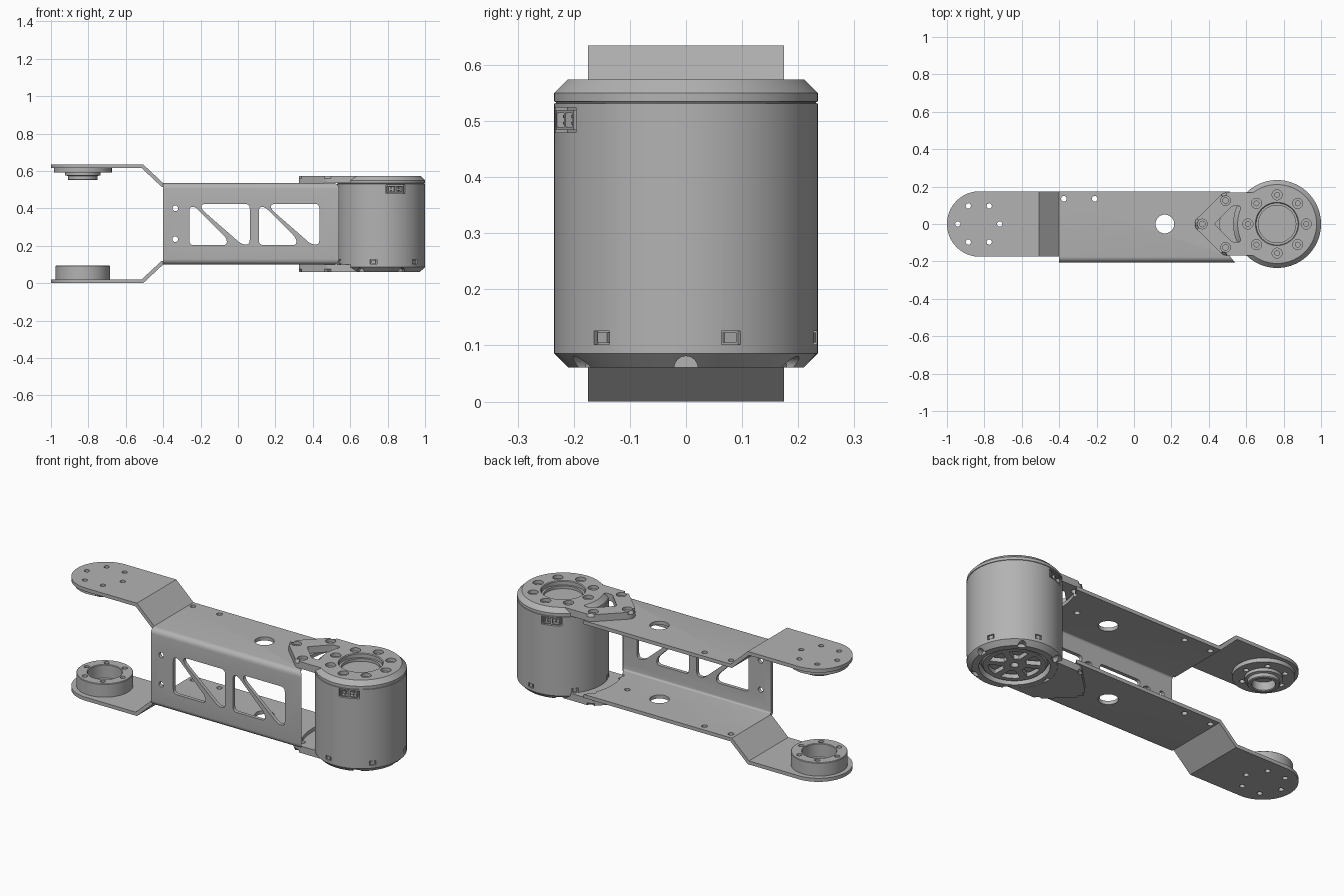
import bpy, bmesh
from math import sin, cos, pi, radians
from mathutils import Vector, Matrix

old = bpy.data.objects.get("Cube")
if old:
    bpy.data.objects.remove(old, do_unlink=True)

metal = bpy.data.materials.new("grey_metal")
metal.use_nodes = True
GREY = (0.45, 0.45, 0.45, 1)
metal.diffuse_color = GREY
metal.node_tree.nodes["Principled BSDF"].inputs["Base Color"].default_value = GREY

HEIGHT = 0.635            # overall height, the bracket mirrors about its middle
MOTOR_X, PIVOT_X = 0.765, -0.83
XY, XZ, YZ = "xy", "xz", "yz"


# ---------- helpers ----------
def arc(cx, cy, r, a0, a1, n=24):
    return [(cx + r * cos(radians(a0 + (a1 - a0) * i / n)),
             cy + r * sin(radians(a0 + (a1 - a0) * i / n))) for i in range(n + 1)]


def rounded(points, r, n=5):
    """Round every corner of a 2D polygon."""
    out = []
    for i, p in enumerate(points):
        p, a, b = Vector(p), Vector(points[i - 1]), Vector(points[(i + 1) % len(points)])
        s = p + (a - p).normalized() * min(r, (a - p).length * 0.45)
        e = p + (b - p).normalized() * min(r, (b - p).length * 0.45)
        for k in range(n + 1):
            t = k / n
            out.append(tuple(s * (1 - t) ** 2 + p * 2 * t * (1 - t) + e * t * t))
    return out


def prism(bm, points, lo, hi, plane=XY):
    place = {XY: lambda u, v, w: (u, v, w), XZ: lambda u, v, w: (u, w, v),
             YZ: lambda u, v, w: (w, u, v)}[plane]
    rings = [[bm.verts.new(place(u, v, w)) for u, v in points] for w in (lo, hi)]
    n = len(points)
    bm.faces.new(rings[0])
    cap = bm.faces.new(rings[1])
    for i in range(n):
        j = (i + 1) % n
        bm.faces.new((rings[0][i], rings[0][j], rings[1][j], rings[1][i]))
    return cap


def cyl(bm, r, start, end, n=24):
    a, b = Vector(start), Vector(end)
    m = Matrix.Translation((a + b) / 2) @ (b - a).to_track_quat("Z", "Y").to_matrix().to_4x4()
    bmesh.ops.create_cone(bm, cap_ends=True, segments=n, radius1=r, radius2=r,
                          depth=(b - a).length, matrix=m)


def drill(bm, r, x, y, lo=-1, hi=1, n=24):
    cyl(bm, r, (x, y, lo), (x, y, hi), n)


def radial_box(bm, angle, radius, z, size):
    """Box on the motor wall: size is depth, width, height."""
    m = (Matrix.Translation((MOTOR_X, 0, 0)) @ Matrix.Rotation(radians(angle), 4, "Z")
         @ Matrix.Translation((radius, 0, z)) @ Matrix.Diagonal((*size, 1)))
    bmesh.ops.create_cube(bm, size=1, matrix=m)


def lathe(bm, profile, x, n=96):
    """Revolve a closed (radius, z) outline about a vertical axis."""
    loop = [bm.verts.new((x + r, 0, z)) for r, z in profile]
    edges = [bm.edges.new((loop[i], loop[(i + 1) % len(loop)])) for i in range(len(loop))]
    bmesh.ops.spin(bm, geom=loop + edges, cent=(x, 0, 0), axis=(0, 0, 1),
                   angle=2 * pi, steps=n, use_merge=True)
    bmesh.ops.remove_doubles(bm, verts=bm.verts, dist=1e-5)
    slivers = [e for e in bm.edges if not e.link_faces or
               all(abs(v.co.x - x) + abs(v.co.y) < 1e-4 for v in e.verts)]
    bmesh.ops.delete(bm, geom=slivers, context="EDGES")


def flip(bm):
    for v in bm.verts:
        v.co.z = HEIGHT - v.co.z


def to_object(bm, name):
    bmesh.ops.recalc_face_normals(bm, faces=bm.faces)
    mesh = bpy.data.meshes.new(name)
    bm.to_mesh(mesh)
    bm.free()
    ob = bpy.data.objects.new(name, mesh)
    bpy.context.scene.collection.objects.link(ob)
    return ob


def finish(bm, name, cuts=None):
    ob = to_object(bm, name)
    bpy.ops.object.select_all(action="DESELECT")
    ob.select_set(True)
    bpy.context.view_layer.objects.active = ob
    if cuts:
        cutter = to_object(cuts, name + "_cutter")
        mod = ob.modifiers.new("cut", "BOOLEAN")
        mod.operation, mod.solver, mod.object = "DIFFERENCE", "EXACT", cutter
        mod.use_self = True
        bpy.ops.object.modifier_apply(modifier=mod.name)
        bpy.data.objects.remove(cutter, do_unlink=True)
    ob.data.materials.clear()
    ob.data.materials.append(metal)
    bpy.ops.object.shade_smooth_by_angle(angle=radians(28))


def pivot_holes(bm):
    for k in range(6):
        drill(bm, 0.014, PIVOT_X + 0.112 * cos(k * pi / 3), 0.112 * sin(k * pi / 3), n=16)


def flange_holes(bm, r, lo=-1, hi=1):
    for x, y in ((0.365, 0), (0.49, 0.125), (0.49, -0.125)):
        drill(bm, r, x, y, lo, hi)


# ---------- channel: two plates joined by the front web ----------
bm, cuts = bmesh.new(), bmesh.new()
low, high, t = 0.10, 0.535, 0.02
section = [(0.175, low)] + arc(-0.175, low + 0.03, 0.03, 270, 180, 6) \
    + arc(-0.175, high - 0.03, 0.03, 180, 90, 6) + [(0.175, high), (0.175, high - t)] \
    + arc(-0.175, high - 0.03, 0.01, 90, 180, 4) \
    + arc(-0.175, low + 0.03, 0.01, 180, 270, 4) + [(0.175, low + t)]
prism(bm, section, -0.40, 0.60, YZ)
drill(cuts, 0.305, MOTOR_X, 0, n=96)
drill(cuts, 0.05, 0.165, 0, n=40)
for x in (-0.375, -0.21):
    drill(cuts, 0.015, x, 0.135)
flange_holes(cuts, 0.015)
for z in (0.235, 0.40):
    cyl(cuts, 0.015, (-0.335, -0.3, z), (-0.335, -0.1, z))
lower_window = [(-0.26, 0.203), (-0.06, 0.203), (-0.06, 0.24), (-0.228, 0.408), (-0.26, 0.408)]
upper_window = [(-0.195, 0.424), (0.063, 0.424), (0.063, 0.207), (0.02, 0.207), (-0.195, 0.395)]
for shift in (0, 0.372):
    for win in (lower_window, upper_window):
        prism(cuts, rounded([(x + shift, z) for x, z in win], 0.025), -0.3, -0.1, XZ)
finish(bm, "channel_bracket", cuts)

# ---------- stepped fork arms with rounded ends ----------
for name, upper in (("lower", False), ("upper", True)):
    bm, cuts = bmesh.new(), bmesh.new()
    prism(bm, [(-0.515, -0.175)] + arc(-0.825, 0, 0.175, 270, 90, 40) + [(-0.515, 0.175)], 0, t)
    pivot_holes(cuts)
    slope = bmesh.new()
    prism(slope, [(-0.515, 0), (-0.507, 0), (-0.40, 0.10), (-0.40, 0.12),
                  (-0.408, 0.12), (-0.515, t)], -0.175, 0.175, XZ)
    if upper:
        flip(bm)
        flip(slope)
    finish(bm, name + "_arm_end", cuts)
    finish(slope, name + "_arm_slope")

# ---------- pivot boss and bearing ----------
bm, cuts = bmesh.new(), bmesh.new()
lathe(bm, [(0.088, 0.02), (0.145, 0.02), (0.145, 0.092), (0.142, 0.095), (0.091, 0.095),
           (0.088, 0.092)], PIVOT_X)
pivot_holes(cuts)
finish(bm, "pivot_boss", cuts)

bm, cuts = bmesh.new(), bmesh.new()
lathe(bm, [(0, 0.615), (0.155, 0.615), (0.155, 0.593), (0.094, 0.593), (0.094, 0.577),
           (0.08, 0.573), (0.08, 0.555), (0.076, 0.551), (0.062, 0.551), (0.058, 0.555),
           (0.058, 0.60), (0, 0.60)], PIVOT_X)
pivot_holes(cuts)
finish(bm, "pivot_bearing", cuts)

# ---------- motor housing ----------
bm, cuts = bmesh.new(), bmesh.new()
lathe(bm, [(0, 0.105), (0.175, 0.105), (0.175, 0.061), (0.21, 0.061), (0.235, 0.086),
           (0.235, 0.531), (0.232, 0.532), (0.232, 0.534), (0.235, 0.535), (0.235, 0.55),
           (0.211, 0.574), (0.116, 0.574), (0.112, 0.57), (0.112, 0.55), (0.10, 0.55),
           (0.10, 0.535), (0, 0.535)], MOTOR_X)
for k in range(8):
    x, y = MOTOR_X + 0.156 * cos(k * pi / 4), 0.156 * sin(k * pi / 4)
    drill(cuts, 0.027, x, y, 0.555, 0.7)
    drill(cuts, 0.013, x, y, 0.53, 0.7, 16)
for k in range(6):
    a = k * pi / 3
    cyl(cuts, 0.021, (MOTOR_X + 0.195 * cos(a), 0.195 * sin(a), 0.06),
        (MOTOR_X + 0.27 * cos(a), 0.27 * sin(a), 0.06))
    radial_box(cuts, 20 + 60 * k, 0.24, 0.114, (0.036, 0.036, 0.024))
for a in (-70, 110):
    radial_box(cuts, a, 0.24, 0.502, (0.07, 0.108, 0.045))
finish(bm, "motor_housing", cuts)

# clips in the wall slots
bm = bmesh.new()
for k in range(6):
    radial_box(bm, 20 + 60 * k, 0.226, 0.114, (0.012, 0.022, 0.018))
finish(bm, "housing_clips")

# connectors: shell with two sockets and pins
bm, cuts = bmesh.new(), bmesh.new()
pins = bmesh.new()
for a in (-70, 110):
    radial_box(bm, a, 0.215, 0.502, (0.03, 0.09, 0.036))
    for side in (-1, 1):
        radial_box(cuts, a + side * 5.5, 0.226, 0.502, (0.03, 0.034, 0.025))
        for dz in (-0.006, 0.006):
            radial_box(pins, a + side * 5.5, 0.216, 0.502 + dz, (0.02, 0.006, 0.005))
finish(bm, "connector_shells", cuts)
finish(pins, "connector_pins")

# ---------- spoked rotor under the motor ----------
bm, cuts = bmesh.new(), bmesh.new()
lathe(bm, [(0, 0.072), (0.155, 0.072), (0.162, 0.079), (0.162, 0.096), (0, 0.096)], MOTOR_X)
for k in range(6):
    a = 60 * k
    wedge = arc(MOTOR_X, 0, 0.13, a - 22, a + 22, 8) + arc(MOTOR_X, 0, 0.06, a + 14, a - 14, 6)
    prism(cuts, rounded(wedge, 0.008, 2), 0, 0.2)
drill(cuts, 0.02, MOTOR_X, 0)
finish(bm, "rotor", cuts)

# ---------- arrow shaped mounting flanges ----------
for name, upper in (("lower", False), ("upper", True)):
    bm, cuts = bmesh.new(), bmesh.new()
    nose = rounded([(0.62, -0.168), (0.478, -0.168), (0.325, -0.018), (0.325, 0.018),
                    (0.478, 0.168), (0.62, 0.168)], 0.02, 4)[5:-5]
    cap = prism(bm, nose + arc(MOTOR_X, 0, 0.211, 127, 233, 30), 0.535, 0.574)
    rim = [e for e in cap.edges
           if all((v.co - Vector((MOTOR_X, 0, v.co.z))).length > 0.212 for v in e.verts)]
    bmesh.ops.bevel(bm, geom=rim, offset=0.014, segments=1, affect="EDGES")
    prism(cuts, rounded([(0.43, 0), (0.525, -0.096), (0.57, -0.096), (0.57, 0.096),
                         (0.525, 0.096)], 0.012), 0.4, 0.7)
    flange_holes(cuts, 0.015)
    flange_holes(cuts, 0.026, 0.556, 0.7)
    if not upper:
        flip(bm)
        flip(cuts)
    finish(bm, name + "_mount_flange", cuts)
